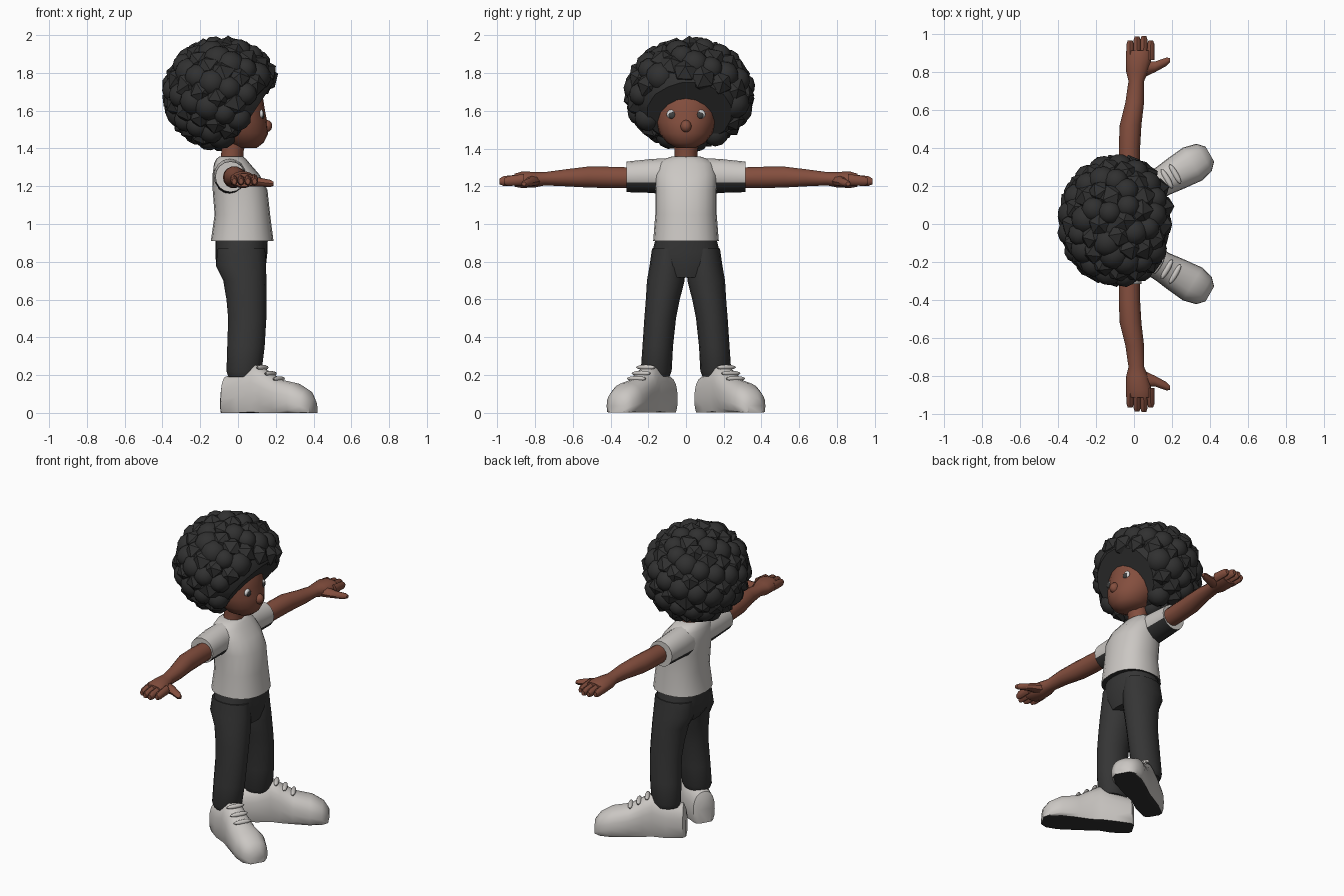
import bpy, bmesh, math, random
from mathutils import Matrix, Vector

random.seed(4)
if "Cube" in bpy.data.objects:
    bpy.data.objects.remove(bpy.data.objects["Cube"], do_unlink=True)


def material(name, rgb):
    m = bpy.data.materials.new(name)
    m.use_nodes = True
    m.diffuse_color = (*rgb, 1)
    bsdf = m.node_tree.nodes["Principled BSDF"]
    bsdf.inputs["Base Color"].default_value = (*rgb, 1)
    bsdf.inputs["Roughness"].default_value = 0.8
    return m


SKIN = material("brown skin", (0.23, 0.077, 0.048))
HAIR = material("black hair", (0.03, 0.03, 0.03))
PANTS = material("charcoal cloth", (0.036, 0.036, 0.036))
WHITE = material("off white", (0.6, 0.575, 0.55))
DARK = material("dark underside", (0.03, 0.03, 0.03))
EYE = material("eye white", (0.75, 0.75, 0.75))
IRIS = material("grey iris", (0.05, 0.05, 0.05))


def finish(name, bm, mats, xform=None, angle=45, under=None):
    """Turn a bmesh into a smooth object; faces looking down past `under` use the second material."""
    if xform:
        bm.transform(xform)
    bmesh.ops.recalc_face_normals(bm, faces=bm.faces)
    if under is not None:
        for f in bm.faces:
            f.material_index = int(f.normal.z < under)
    mesh = bpy.data.meshes.new(name)
    bm.to_mesh(mesh)
    bm.free()
    for m in mats:
        mesh.materials.append(m)
    ob = bpy.data.objects.new(name, mesh)
    bpy.context.collection.objects.link(ob)
    bpy.ops.object.select_all(action='DESELECT')
    ob.select_set(True)
    bpy.context.view_layer.objects.active = ob
    bpy.ops.object.shade_smooth_by_angle(angle=math.radians(angle))
    return ob


def loft(name, axis, sections, mats, n=16, power=2.0, floor=None, **kw):
    """Skin rounded rings (t, centre a, centre b, radius a, radius b) set along an axis."""
    bm = bmesh.new()
    rings = []
    for t, a, b, ra, rb in sections:
        ring = []
        for i in range(n):
            c, s = math.cos(math.tau * i / n), math.sin(math.tau * i / n)
            p = a + ra * math.copysign(abs(c) ** (2 / power), c)
            q = b + rb * math.copysign(abs(s) ** (2 / power), s)
            co = {'x': (t, p, q), 'y': (p, t, q), 'z': (p, q, t)}[axis]
            if floor is not None:
                co = (co[0], co[1], max(co[2], floor))
            ring.append(bm.verts.new(co))
        rings.append(ring)
    for lo, hi in zip(rings, rings[1:]):
        for i in range(n):
            j = (i + 1) % n
            bm.faces.new((lo[i], lo[j], hi[j], hi[i]))
    bm.faces.new(rings[0])
    bm.faces.new(rings[-1])
    return finish(name, bm, mats, **kw)


def ball(bm, centre, radii, detail=2, turn=0.0):
    m = Matrix.Translation(centre) @ Matrix.Rotation(turn, 4, (1, 1, 1)) @ Matrix.Diagonal((*radii, 1))
    return bmesh.ops.create_icosphere(bm, subdivisions=detail, radius=1, matrix=m)


def ball_part(name, centre, radii, mat, detail=2, **kw):
    bm = bmesh.new()
    ball(bm, centre, radii, detail)
    return finish(name, bm, [mat], **kw)


# Head, nose and neck
loft("head", 'z', [
    (1.403, 0.05, 0, 0.05, 0.05), (1.43, 0.035, 0, 0.1, 0.1), (1.48, 0.02, 0, 0.14, 0.14),
    (1.54, 0.0, 0, 0.155, 0.16), (1.6, 0.0, 0, 0.143, 0.166), (1.67, 0.0, 0, 0.132, 0.158),
    (1.74, -0.01, 0, 0.1, 0.12)], [SKIN], n=20)
ball_part("nose", (0.15, 0, 1.518), (0.032, 0.03, 0.034), SKIN)
loft("neck", 'z', [(1.3, -0.035, 0, 0.065, 0.065), (1.38, -0.03, 0, 0.058, 0.06),
                   (1.47, -0.02, 0, 0.07, 0.07)], [SKIN], n=12)

# Hair: a core ball cut open along the face, covered with round clumps
centre = Vector((-0.085, 0.018, 1.69))
outer = Vector((0.325, 0.355, 0.31))
cut_point, cut_normal = Vector((-0.06, 0, 1.38)), Vector((0.83, 0, -0.56))
bm = bmesh.new()
ball(bm, centre, [r - 0.04 for r in outer], 3)
cut = bmesh.ops.bisect_plane(bm, geom=bm.verts[:] + bm.edges[:] + bm.faces[:], plane_co=cut_point,
                             plane_no=cut_normal, clear_outer=True)
bmesh.ops.contextual_create(bm, geom=[e for e in cut["geom_cut"] if isinstance(e, bmesh.types.BMEdge)])
count = 130
for i in range(count):
    z = 1 - 2 * (i + 0.5) / count
    turn = i * math.pi * (3 - math.sqrt(5))
    flat = math.sqrt(1 - z * z)
    r = random.uniform(0.062, 0.085)
    d = Vector((flat * math.cos(turn), flat * math.sin(turn), z))
    c = centre + Vector([d[k] * (outer[k] - r) for k in range(3)])
    if (c - cut_point).dot(cut_normal) < -0.5 * r:
        ball(bm, c, (r, r, r), 2 if i % 2 else 1, turn)
finish("afro_hair", bm, [HAIR], angle=35)

# Shirt body
loft("shirt", 'z', [
    (0.91, 0.022, 0, 0.166, 0.174), (1.05, 0.023, 0, 0.147, 0.163), (1.18, 0.011, 0, 0.145, 0.163),
    (1.26, -0.01, 0, 0.125, 0.165), (1.32, -0.032, 0, 0.095, 0.15), (1.345, -0.036, 0, 0.078, 0.115),
    (1.358, -0.036, 0, 0.062, 0.075)], [WHITE, DARK], n=20, power=2.3, under=-0.9)

# Trouser seat
loft("trouser_hips", 'z', [
    (0.925, 0.02, 0, 0.138, 0.16), (0.85, 0.018, 0, 0.138, 0.18), (0.78, 0.016, 0, 0.132, 0.185),
    (0.715, 0.03, 0, 0.1, 0.12)], [PANTS], n=20, power=2.3)

# Paired parts
for side, s in (("left", 1), ("right", -1)):
    flip = Matrix.Diagonal((1, s, 1, 1))

    # Eyes
    ball_part(side + "_eye", (0.122, 0.077, 1.582), (0.013, 0.027, 0.025), EYE, xform=flip)
    ball_part(side + "_iris", (0.13, 0.073, 1.576), (0.009, 0.021, 0.019), IRIS, xform=flip)

    # Sleeve and arm
    loft(side + "_sleeve", 'y', [
        (0.07, -0.038, 1.25, 0.085, 0.1), (0.18, -0.045, 1.255, 0.084, 0.09),
        (0.315, -0.04, 1.25, 0.08, 0.081)], [WHITE, DARK], xform=flip, under=-0.5)
    loft(side + "_arm", 'y', [
        (0.26, -0.025, 1.245, 0.055, 0.055), (0.4, -0.024, 1.247, 0.056, 0.058),
        (0.52, -0.018, 1.249, 0.057, 0.057), (0.64, 0.004, 1.245, 0.049, 0.046),
        (0.75, 0.012, 1.24, 0.041, 0.036), (0.8, 0.017, 1.235, 0.058, 0.042),
        (0.87, 0.025, 1.235, 0.068, 0.045), (0.91, 0.03, 1.232, 0.062, 0.035)],
        [SKIN], n=14, xform=flip)

    # Fingers and thumb
    for k in range(4):
        x = -0.022 + k * 0.036
        tip = (0.965, 0.985, 0.988, 0.965)[k]
        loft(f"{side}_finger_{k + 1}", 'y', [
            (0.86, x, 1.235, 0.021, 0.03), (tip - 0.02, x + 0.002, 1.228, 0.019, 0.026),
            (tip, x + 0.002, 1.226, 0.012, 0.016)], [SKIN], n=8, xform=flip)
    loft(side + "_thumb", 'x', [
        (0.04, 0.81, 1.23, 0.045, 0.032), (0.11, 0.825, 1.222, 0.028, 0.024),
        (0.17, 0.852, 1.215, 0.022, 0.019), (0.188, 0.86, 1.213, 0.012, 0.011)],
        [SKIN], n=8, xform=flip)

    # Trouser leg
    loft(side + "_trouser_leg", 'z', [
        (0.87, 0.018, 0.095, 0.125, 0.085), (0.78, 0.016, 0.099, 0.133, 0.094),
        (0.7, 0.036, 0.107, 0.114, 0.1), (0.6, 0.045, 0.123, 0.106, 0.09),
        (0.5, 0.049, 0.137, 0.101, 0.084), (0.35, 0.042, 0.15, 0.099, 0.081),
        (0.22, 0.032, 0.158, 0.093, 0.082), (0.19, 0.03, 0.158, 0.08, 0.07)],
        [PANTS], xform=flip)

    # Shoe turned outwards, with a dark sole underneath and raised laces
    place = flip @ Matrix.Translation((0.03, 0.155, 0)) @ Matrix.Rotation(math.radians(30), 4, 'Z')
    profile = [(-0.118, 0.15, 0.045), (-0.1, 0.195, 0.07), (0, 0.215, 0.083), (0.085, 0.258, 0.078),
               (0.14, 0.225, 0.08), (0.22, 0.178, 0.09), (0.32, 0.158, 0.1), (0.39, 0.12, 0.082),
               (0.425, 0.075, 0.045)]
    loft(side + "_shoe", 'x', [(u, 0, top / 2 - 0.025, w, top / 2 + 0.025) for u, top, w in profile],
         [WHITE, DARK], n=20, power=2.4, floor=0.0, xform=place, under=-0.8)
    for k, (u, z) in enumerate(((0.115, 0.24), (0.165, 0.208), (0.215, 0.18))):
        ball_part(f"{side}_lace_{k + 1}", (u, 0, z), (0.016, 0.06, 0.014), WHITE, xform=place)
